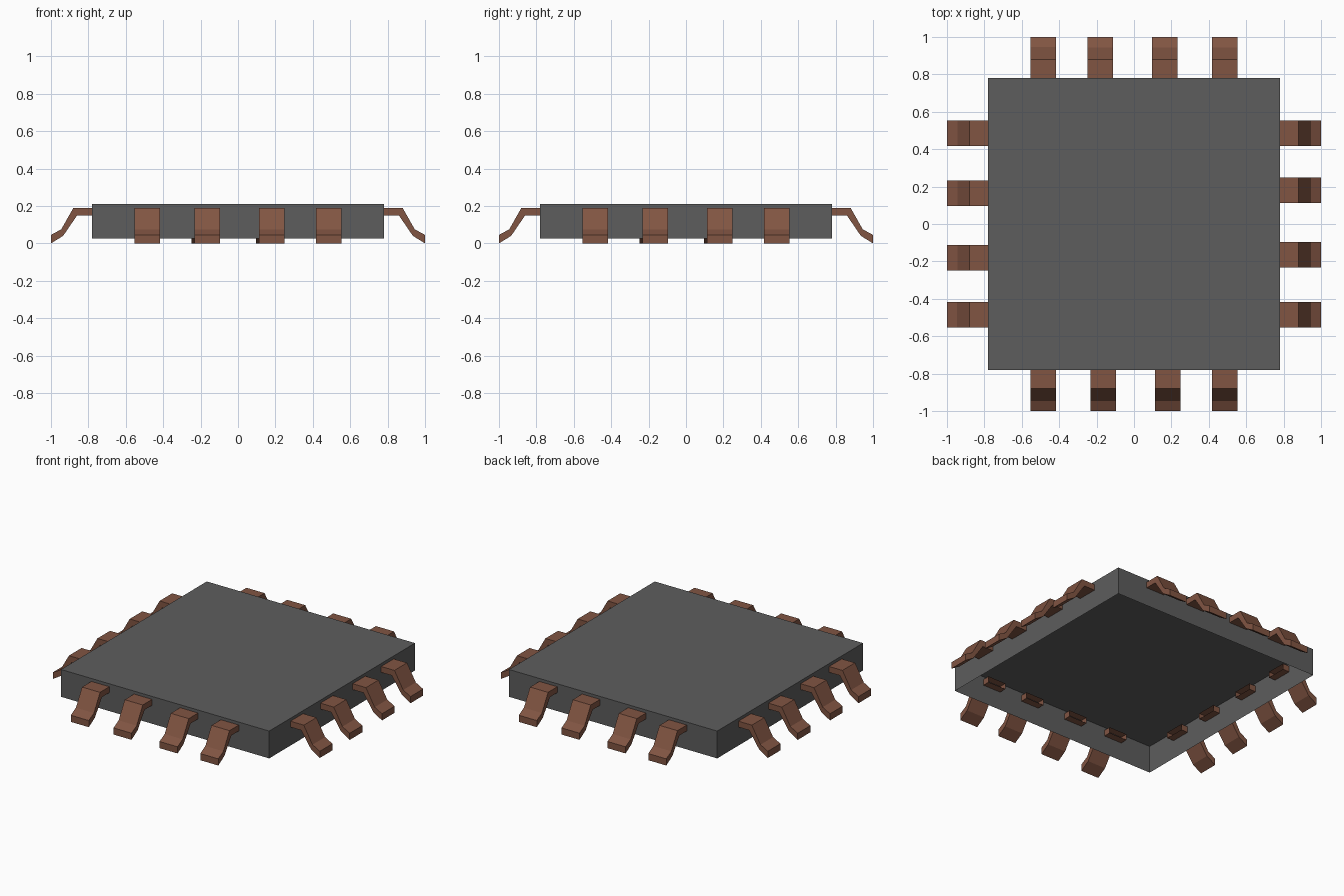
import bpy, bmesh
from math import pi
from mathutils import Matrix

if "Cube" in bpy.data.objects:
    bpy.data.objects.remove(bpy.data.objects["Cube"])


def material(name, color):
    m = bpy.data.materials.new(name)
    m.diffuse_color = (*color, 1)
    m.use_nodes = True
    m.node_tree.nodes["Principled BSDF"].inputs["Base Color"].default_value = m.diffuse_color
    return m


def finish(bm, name, mat):
    bmesh.ops.recalc_face_normals(bm, faces=bm.faces)
    mesh = bpy.data.meshes.new(name)
    bm.to_mesh(mesh)
    bm.free()
    mesh.materials.append(mat)
    obj = bpy.data.objects.new(name, mesh)
    bpy.context.collection.objects.link(obj)
    return obj


dark = material("dark_plastic", (0.11, 0.11, 0.11))
copper = material("copper", (0.22, 0.09, 0.055))

# Housing: thin shell, open underneath
HALF, BOTTOM, TOP = 0.78, 0.025, 0.21
bm = bmesh.new()
bmesh.ops.create_cube(bm, size=1)
bmesh.ops.scale(bm, vec=(2 * HALF, 2 * HALF, TOP - BOTTOM), verts=bm.verts)
bmesh.ops.translate(bm, vec=(0, 0, (TOP + BOTTOM) / 2), verts=bm.verts)
bm.normal_update()
under = [f for f in bm.faces if f.normal.z < -0.9]
bmesh.ops.delete(bm, geom=under, context='FACES_ONLY')
finish(bm, "chip_housing", dark)

# Bent lead: stations of (distance out, top z, distance out, bottom z)
STATIONS = [(0.73, 0.19, 0.73, 0.15), (0.88, 0.19, 0.86, 0.15),
            (0.945, 0.075, 0.935, 0.04), (1.0, 0.045, 1.0, 0.0)]
WIDTH = 0.135


def lead(name, offset, turn):
    bm = bmesh.new()
    rings = []
    for xt, zt, xb, zb in STATIONS:
        a, b = offset - WIDTH / 2, offset + WIDTH / 2
        rings.append([bm.verts.new(p) for p in
                      ((xt, a, zt), (xt, b, zt), (xb, b, zb), (xb, a, zb))])
    for r, s in zip(rings, rings[1:]):
        for i in range(4):
            j = (i + 1) % 4
            bm.faces.new((r[i], r[j], s[j], s[i]))
    bm.faces.new(rings[-1])  # closed foot, open inner end
    bmesh.ops.rotate(bm, verts=bm.verts, cent=(0, 0, 0),
                     matrix=Matrix.Rotation(turn, 3, 'Z'))
    finish(bm, name, copper)


# Four leads per side, the row repeated by quarter turns
for k, side in enumerate(("right", "back", "left", "front")):
    for n, offset in enumerate((-0.485, -0.165, 0.18, 0.485), 1):
        lead(f"{side}_lead_{n}", offset, k * pi / 2)
